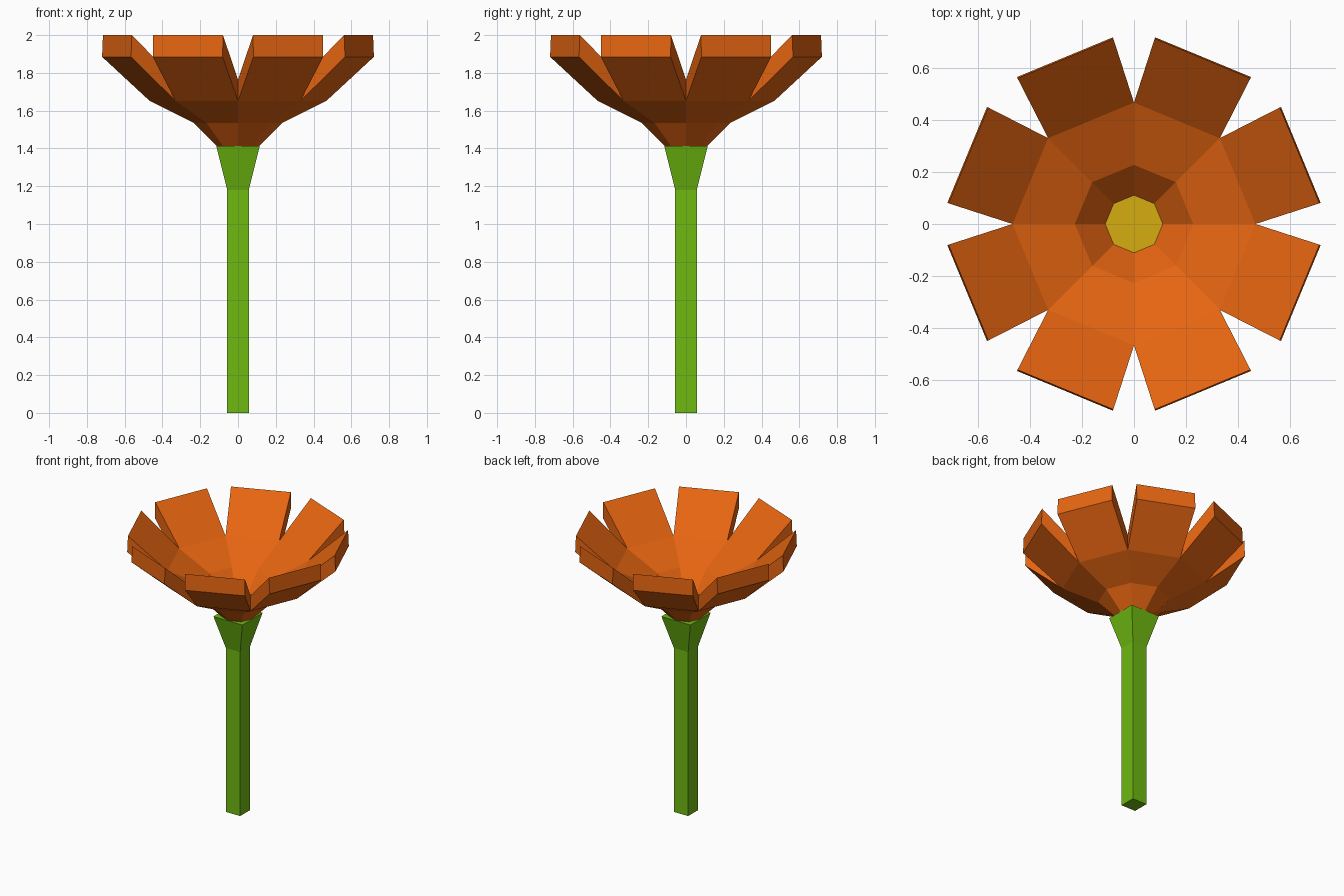
import bpy, bmesh, math
from mathutils import Vector

if "Cube" in bpy.data.objects:
    bpy.data.objects.remove(bpy.data.objects["Cube"])


def material(name, srgb):
    m = bpy.data.materials.new(name)
    lin = [((c / 255 + 0.055) / 1.055) ** 2.4 if c > 10 else c / 255 / 12.92 for c in srgb]
    m.diffuse_color = (*lin, 1)
    m.use_nodes = True
    m.node_tree.nodes["Principled BSDF"].inputs["Base Color"].default_value = m.diffuse_color
    return m


green = material("stem green", (110, 184, 17))
orange = material("petal orange", (230, 101, 17))
yellow = material("centre yellow", (214, 172, 17))


def finish(name, bm, mats):
    bmesh.ops.recalc_face_normals(bm, faces=bm.faces)
    me = bpy.data.meshes.new(name)
    bm.to_mesh(me)
    bm.free()
    for m in mats:
        me.materials.append(m)
    ob = bpy.data.objects.new(name, me)
    bpy.context.collection.objects.link(ob)
    return ob


def ring(bm, n, r, z, turn=0.0):
    return [bm.verts.new((r * math.cos(turn + math.tau * i / n),
                          r * math.sin(turn + math.tau * i / n), z)) for i in range(n)]


def bridge(bm, a, b):
    for i in range(len(a)):
        j = (i + 1) % len(a)
        bm.faces.new((a[i], a[j], b[j], b[i]))


# Square stem flaring into a calyx
bm = bmesh.new()
rings = [ring(bm, 4, h * math.sqrt(2), z, math.pi / 4)
         for h, z in ((0.057, 0), (0.057, 1.18), (0.115, 1.413))]
for a, b in zip(rings, rings[1:]):
    bridge(bm, a, b)
bm.faces.new(rings[0])
bm.faces.new(rings[-1])
finish("stem", bm, [green])

# Eight-sided flower cup with thick walls and eight separate petals
N = 8
bm = bmesh.new()
outer = [ring(bm, N, r, z) for r, z in ((0.113, 1.413), (0.236, 1.536), (0.468, 1.652))]
inner = [ring(bm, N, r, z) for r, z in ((0.111, 1.526), (0.228, 1.65), (0.468, 1.765))]
for shell in (outer, inner):
    for a, b in zip(shell, shell[1:]):
        bridge(bm, a, b)
bm.faces.new(outer[0])
centre = bm.faces.new(inner[0])
for i in range(N):
    j = (i + 1) % N
    ang = math.tau * (i + 0.5) / N
    out = Vector((math.cos(ang), math.sin(ang), 0))
    side = Vector((-math.sin(ang), math.cos(ang), 0))

    def tip(s, r, z):
        return bm.verts.new(out * r + side * s * 0.2 + Vector((0, 0, z)))

    lo = [outer[2][i], outer[2][j], tip(1, 0.696, 1.885), tip(-1, 0.696, 1.885)]
    hi = [inner[2][i], inner[2][j], tip(1, 0.691, 2.0), tip(-1, 0.691, 2.0)]
    bm.faces.new(lo)
    bm.faces.new(hi)
    for k in (1, 2, 3):          # petal sides and end
        m = (k + 1) % 4
        bm.faces.new((lo[k], lo[m], hi[m], hi[k]))
centre.material_index = 1
finish("flower_head", bm, [orange, yellow])
